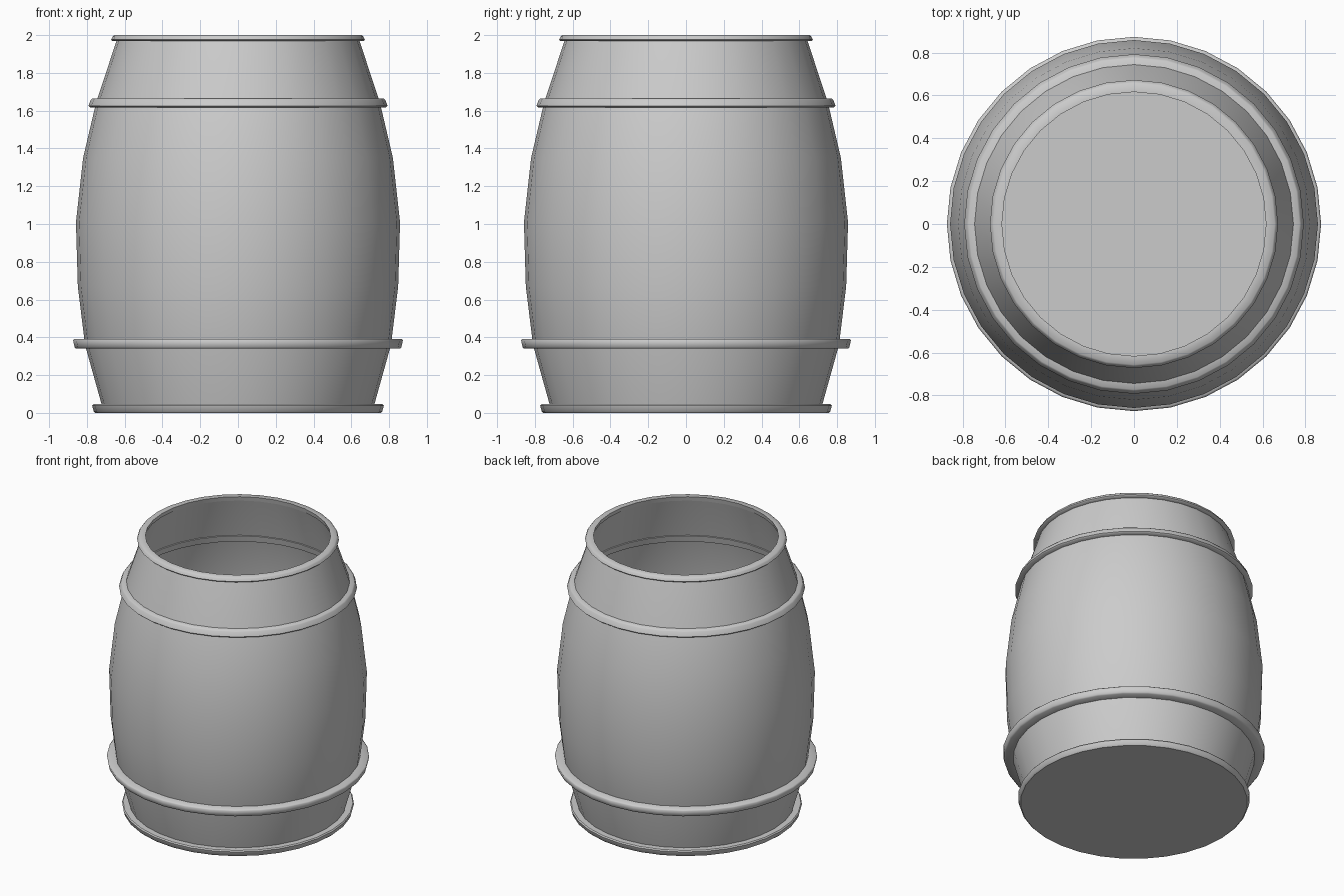
import bpy, bmesh, math

if "Cube" in bpy.data.objects:
    bpy.data.objects.remove(bpy.data.objects["Cube"])

SIDES = 32


def lathe(name, profile, closed, sharp=35):
    """Revolve (radius, z) points round z; radius 0 makes a single pole vertex."""
    bm = bmesh.new()
    rings = []
    for r, z in profile:
        if r == 0:
            rings.append([bm.verts.new((0, 0, z))] * SIDES)
        else:
            rings.append([bm.verts.new((r * math.cos(math.tau * i / SIDES),
                                        r * math.sin(math.tau * i / SIDES), z))
                          for i in range(SIDES)])
    pairs = list(zip(rings, rings[1:]))
    if closed:
        pairs.append((rings[-1], rings[0]))
    for a, b in pairs:
        for i in range(SIDES):
            j = (i + 1) % SIDES
            corners = list(dict.fromkeys((a[i], a[j], b[j], b[i])))
            bm.faces.new(corners)
    bmesh.ops.recalc_face_normals(bm, faces=bm.faces)
    mesh = bpy.data.meshes.new(name)
    bm.to_mesh(mesh)
    bm.free()
    obj = bpy.data.objects.new(name, mesh)
    bpy.context.collection.objects.link(obj)
    bpy.context.view_layer.objects.active = obj
    obj.select_set(True)
    bpy.ops.object.shade_smooth_by_angle(angle=math.radians(sharp))
    obj.select_set(False)
    return obj


def hoop(name, z0, z1, r0, r1, inner):
    """Ring with softened outer corners, leaning with the wall."""
    b = 0.008
    lathe(name, [(inner + (r0 - r1) / 2, z0), (r0 - b, z0), (r0, z0 + b),
                 (r1, z1 - b), (r1 - b, z1), (inner - (r0 - r1) / 2, z1)],
          True, 60)


# Thin hollow barrel wall, open at the top
outer = [(0.715, 0.02), (0.81, 0.36), (0.848, 0.67), (0.858, 1.01),
         (0.82, 1.35), (0.752, 1.64), (0.64, 1.98)]
inner = [(r - 0.015, z) for r, z in reversed(outer)]
lathe("barrel_wall", outer + inner, True)

# Solid base with a rounded edge
lathe("base", [(0, 0), (0.755, 0), (0.764, 0.008), (0.772, 0.038),
               (0.765, 0.046), (0, 0.046)], False)

# Hoops round the body and the rim
hoop("lower_hoop", 0.34, 0.392, 0.865, 0.873, 0.78)
hoop("upper_hoop", 1.618, 1.665, 0.792, 0.780, 0.725)
hoop("top_rim", 1.968, 2.0, 0.672, 0.664, 0.62)
